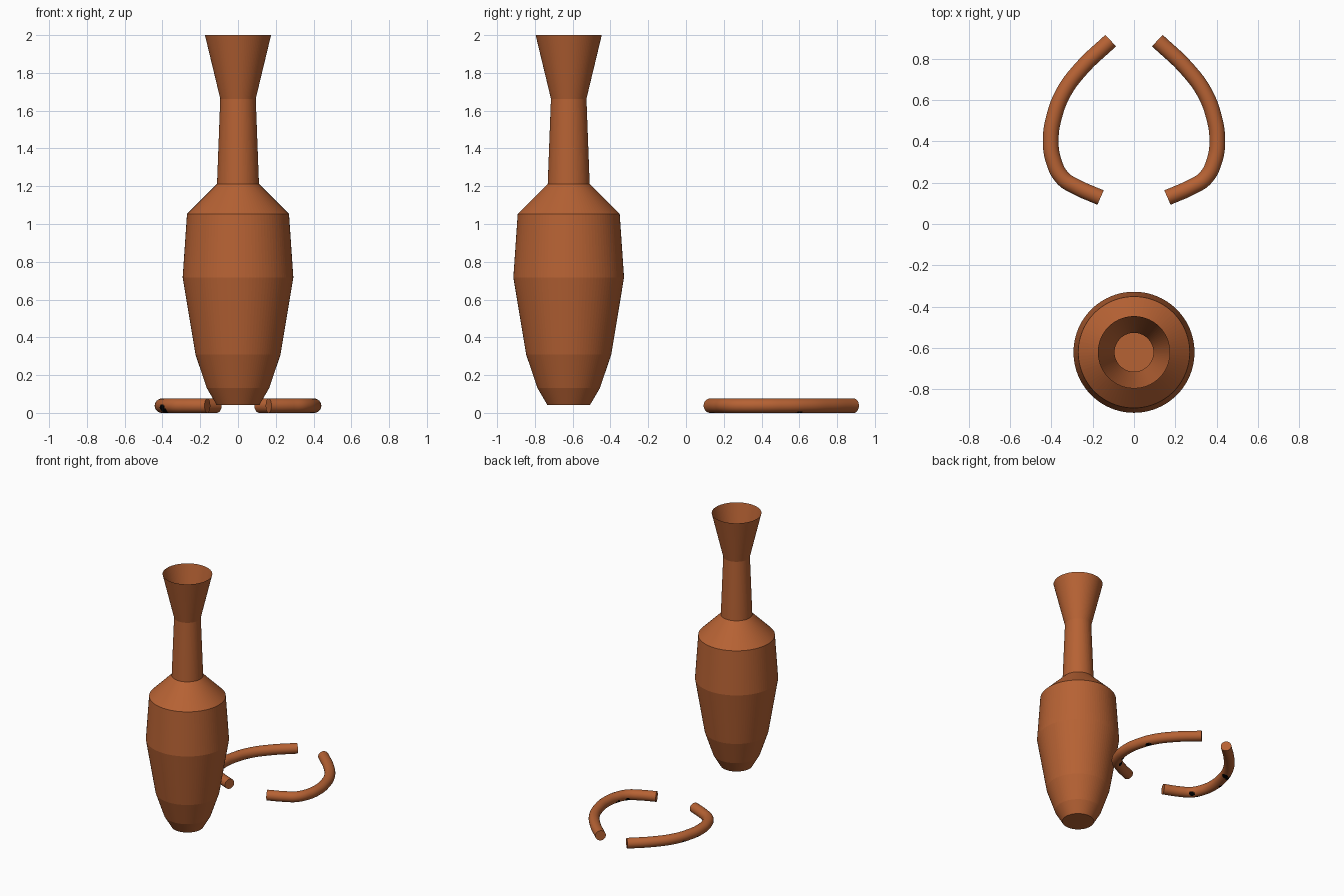
import bpy, bmesh, math
from mathutils import Vector

if "Cube" in bpy.data.objects:
    bpy.data.objects.remove(bpy.data.objects["Cube"])


def flat_colour(name, rgb):
    mat = bpy.data.materials.new(name)
    mat.diffuse_color = (*rgb, 1)
    mat.use_nodes = True
    mat.node_tree.nodes["Principled BSDF"].inputs["Base Color"].default_value = mat.diffuse_color
    return mat


clay = flat_colour("terracotta", (0.47, 0.122, 0.034))
black = flat_colour("black", (0.0, 0.0, 0.0))


def add_object(name, mesh, mats):
    obj = bpy.data.objects.new(name, mesh)
    bpy.context.scene.collection.objects.link(obj)
    mesh.materials.clear()
    for mat in mats:
        mesh.materials.append(mat)
    return obj


# Vase body: open-mouthed lathe of (radius, height), with a closed floor
PROFILE = [(0.113, 0.042), (0.165, 0.131), (0.225, 0.308), (0.293, 0.717),
           (0.27, 1.053), (0.111, 1.212), (0.094, 1.663), (0.175, 2.0)]
SIDES = 96
bm = bmesh.new()
rings = []
for r, z in PROFILE:
    rings.append([bm.verts.new((r * math.cos(2 * math.pi * i / SIDES),
                                r * math.sin(2 * math.pi * i / SIDES) - 0.621, z))
                  for i in range(SIDES)])
for low, high in zip(rings, rings[1:]):
    for i in range(SIDES):
        j = (i + 1) % SIDES
        bm.faces.new((low[i], low[j], high[j], high[i]))
bm.faces.new(rings[0][::-1])
mesh = bpy.data.meshes.new("vase_body")
bm.to_mesh(mesh)
bm.free()
add_object("vase_body", mesh, [clay])

# Loose handles: round tubes lying on the ground, mirrored left and right
PATH = [(0.113, 0.888), (0.253, 0.755), (0.342, 0.635), (0.389, 0.51),
        (0.403, 0.41), (0.39, 0.308), (0.345, 0.222), (0.28, 0.18), (0.162, 0.128)]
TUBE = 0.038
# Black marks low on the handles: x, y, z and radius
MARKS = [(-0.395, 0.243, 0.016, 0.03), (-0.33, 0.25, 0.003, 0.022),
         (-0.385, 0.59, 0.004, 0.024), (-0.345, 0.6, 0.004, 0.024),
         (-0.42, 0.47, 0.006, 0.02), (0.36, 0.595, 0.003, 0.026),
         (0.36, 0.32, 0.007, 0.022), (0.325, 0.25, 0.007, 0.022)]


def handle(name, side):
    pts = [Vector((side * x, y, TUBE)) for x, y in PATH]
    curve = bpy.data.curves.new(name + "_path", 'CURVE')
    curve.dimensions = '3D'
    curve.bevel_depth = TUBE
    curve.bevel_resolution = 14
    curve.resolution_u = 14
    curve.use_fill_caps = True
    spline = curve.splines.new('BEZIER')
    spline.bezier_points.add(len(pts) - 1)
    for bp, p in zip(spline.bezier_points, pts):
        bp.co = p
        bp.handle_left_type = bp.handle_right_type = 'AUTO'
    temp = bpy.data.objects.new(name + "_path", curve)
    bpy.context.scene.collection.objects.link(temp)
    bpy.context.view_layer.update()
    dg = bpy.context.evaluated_depsgraph_get()
    tube = bpy.data.meshes.new_from_object(temp.evaluated_get(dg))
    bpy.data.objects.remove(temp)
    tube.name = name
    obj = add_object(name, tube, [clay, black])
    for face in tube.polygons:
        face.material_index = int(any(
            (face.center - Vector(m[:3])).length < m[3] for m in MARKS))
    bpy.ops.object.select_all(action='DESELECT')
    obj.select_set(True)
    bpy.context.view_layer.objects.active = obj
    bpy.ops.object.shade_smooth_by_angle(angle=math.radians(40))


handle("right_handle", 1)
handle("left_handle", -1)
